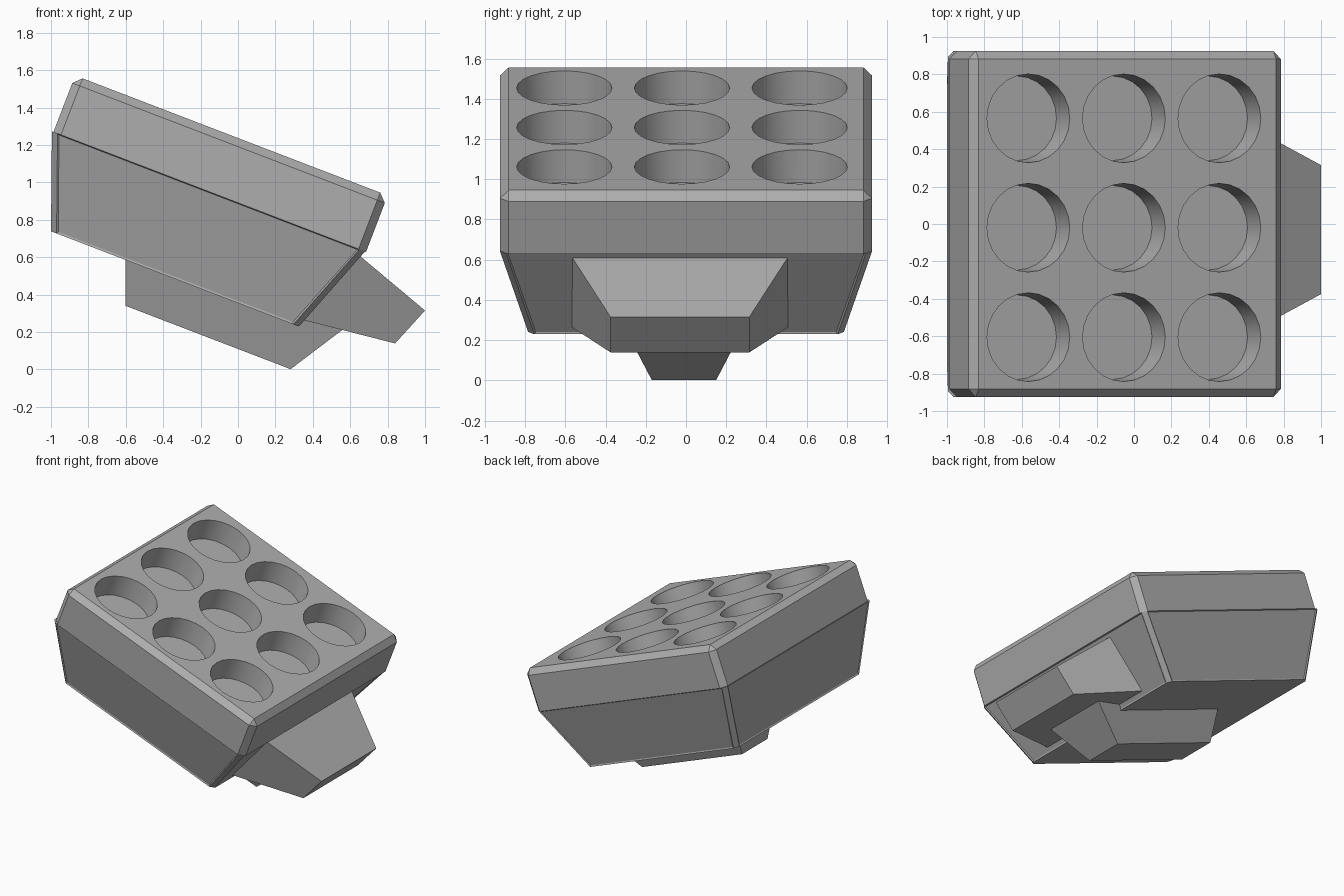
import bpy, bmesh, math
from mathutils import Matrix

if "Cube" in bpy.data.objects:
    bpy.data.objects.remove(bpy.data.objects["Cube"])

TILT = Matrix.Rotation(math.radians(21), 4, 'Y')  # whole head leans down towards +x

grey = bpy.data.materials.new("mid_grey")
grey.diffuse_color = (0.42, 0.42, 0.42, 1)
grey.use_nodes = True
grey.node_tree.nodes["Principled BSDF"].inputs["Base Color"].default_value = grey.diffuse_color


def finish(name, bm, tilt=True):
    bmesh.ops.recalc_face_normals(bm, faces=bm.faces)
    if tilt:
        bm.transform(TILT)
    mesh = bpy.data.meshes.new(name)
    bm.to_mesh(mesh)
    bm.free()
    mesh.materials.append(grey)
    obj = bpy.data.objects.new(name, mesh)
    bpy.context.collection.objects.link(obj)
    return obj


def loft(ring_a, ring_b):
    """Closed block between two four-point rings."""
    bm = bmesh.new()
    a = [bm.verts.new(p) for p in ring_a]
    b = [bm.verts.new(p) for p in ring_b]
    bm.faces.new(a)
    bm.faces.new(b)
    for i in range(4):
        j = (i + 1) % 4
        bm.faces.new((a[i], a[j], b[j], b[i]))
    return bm


def rect(x0, x1, half_y, z, yc=0.0):
    return [(x0, yc - half_y, z), (x1, yc - half_y, z),
            (x1, yc + half_y, z), (x0, yc + half_y, z)]


def bevel(bm, width, keep):
    edges = [e for e in bm.edges if keep(e)]
    bmesh.ops.bevel(bm, geom=edges, offset=width, segments=1, affect='EDGES')


def is_upright(e):
    return abs(e.verts[0].co.z - e.verts[1].co.z) > 0.1


# Top slab: chamfered on the top and upright edges
bm = loft(rect(-1.376, 0.414, 0.925, 0.832), rect(-1.376, 0.414, 0.925, 1.155))
bevel(bm, 0.043, lambda e: max(v.co.z for v in e.verts) > 1.0)
slab = finish("top_slab", bm)

# Nine shallow round cups cut into the slab
bm = bmesh.new()
depth, extra = 0.17, 0.05
slope = (0.237 - 0.226) / depth
for i in range(3):
    for j in range(3):
        centre = (-1.048 + 0.547 * i, -0.605 + 0.585 * j, 1.155 + (extra - depth) / 2)
        bmesh.ops.create_cone(bm, cap_ends=True, segments=24, radius1=0.226,
                              radius2=0.237 + slope * extra, depth=depth + extra,
                              matrix=Matrix.Translation(centre))
cutter = finish("cup_cutter", bm)
mod = slab.modifiers.new("cups", 'BOOLEAN')
mod.operation = 'DIFFERENCE'
mod.solver = 'EXACT'
mod.object = cutter
bpy.context.view_layer.objects.active = slab
slab.select_set(True)
bpy.ops.object.modifier_apply(modifier=mod.name)
bpy.ops.object.shade_smooth_by_angle(angle=math.radians(30))
bpy.data.objects.remove(cutter)

# Tapered hull below the slab, with narrow corner strips and slightly sunk side panels
bm = loft(rect(-1.198, 0.222, 0.785, 0.331), rect(-1.385, 0.408, 0.925, 0.832))
bevel(bm, 0.03, is_upright)
bm.normal_update()
sides = [f for f in bm.faces if abs(f.normal.z) < 0.7 and f.calc_area() > 0.2]
bmesh.ops.recalc_face_normals(bm, faces=bm.faces)
bmesh.ops.inset_individual(bm, faces=sides, thickness=0.012, depth=-0.006)
finish("hull", bm)

# Keel block under the hull
keel = loft(rect(-0.682, 0.262, 0.16, 0.102, -0.01), rect(-0.817, 0.478, 0.29, 0.45, -0.01))
finish("keel", keel)


# Nose wedge out of the +x side of the hull
def slanted(top, bottom, half_y, yc=-0.03):
    return [(top[0], yc - half_y, top[1]), (top[0], yc + half_y, top[1]),
            (bottom[0], yc + half_y, bottom[1]), (bottom[0], yc - half_y, bottom[1])]


nose = loft(slanted((0.63, 0.625), (0.33, 0.269), 0.545),
            slanted((1.0, 0.315), (0.84, 0.139), 0.345))
finish("nose", nose, tilt=False)
